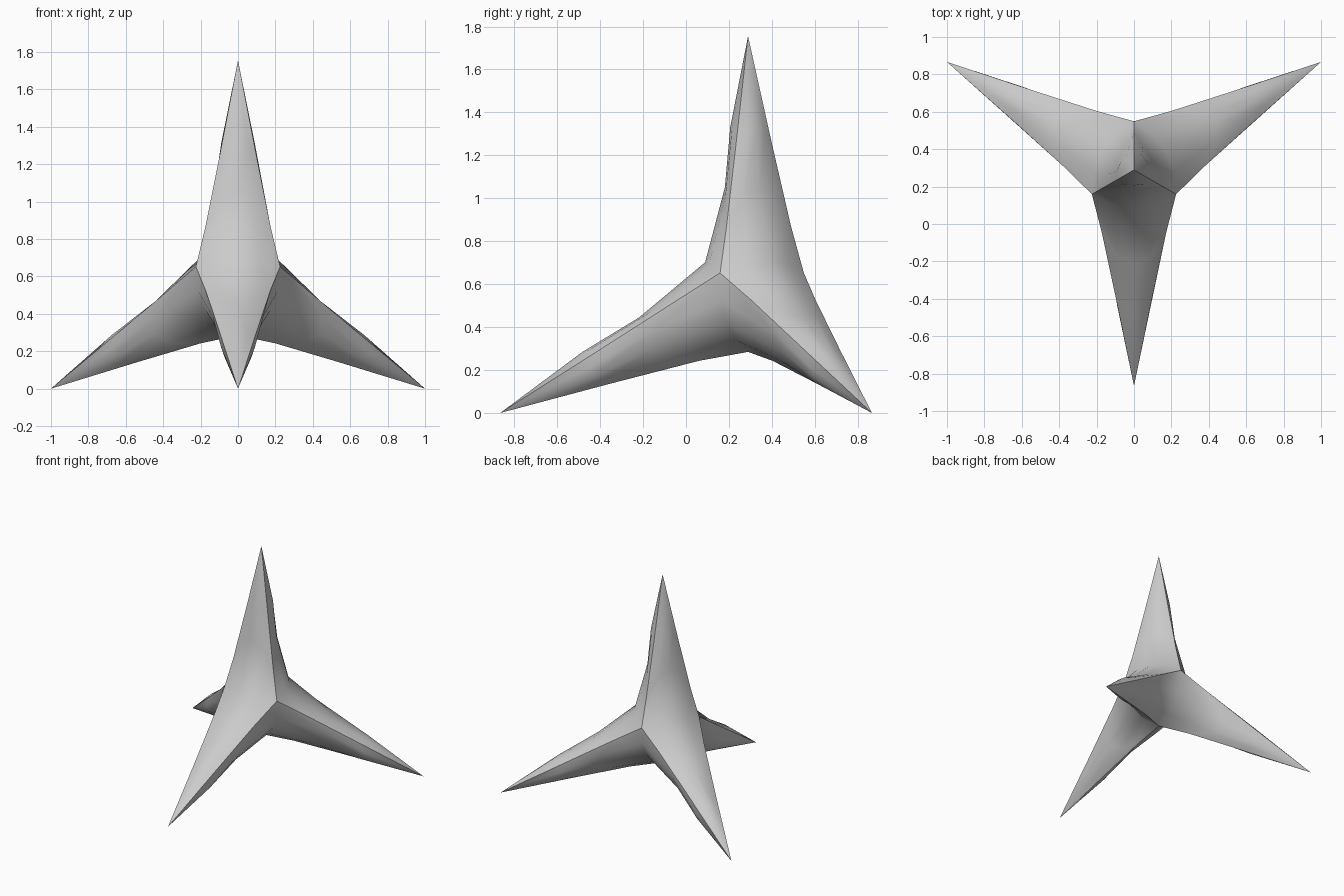
import bpy
import bmesh
from math import sin, cos, radians
from mathutils import Vector

if "Cube" in bpy.data.objects:
    bpy.data.objects.remove(bpy.data.objects["Cube"], do_unlink=True)

grey = bpy.data.materials.new("plain_grey")
grey.use_nodes = True
colour = (0.6, 0.6, 0.6, 1)
grey.diffuse_color = colour
grey.node_tree.nodes["Principled BSDF"].inputs["Base Color"].default_value = colour

CENTRE = Vector((0, 0.289, 0.56))
TIP = 1.195
ACROSS = 4
# (distance along the spike, distance from its axis), from the core outwards
RIDGE = [(0.092, 0.26), (0.31, 0.2), (0.70, 0.11)]
MIDDLE = [(0.1414, 0.2), (0.49, 0.108), (0.77, 0.083)]

# Spike axes: one up, three splayed like a regular tetrahedron
axes = [Vector((0, 0, 1))]
for angle in (-90, 30, 150):
    a = radians(angle)
    axes.append(Vector((cos(a) * 0.9428, sin(a) * 0.9428, -1 / 3)))


def place(i, along, lateral, radius):
    """Point on spike i; the three legs lean down towards their tips."""
    d = axes[i]
    p = CENTRE + d * along + lateral * radius
    if i:
        lean = max(0, (along - MIDDLE[0][0]) / (TIP - MIDDLE[0][0]))
        flat = Vector((d.x, d.y, 0)).normalized()
        p += (flat * 0.028 + Vector((0, 0, -0.162))) * lean
    return p


bm = bmesh.new()
ridge_pairs = []

# Each spike has three curved sides between sharp ridges
for i, d in enumerate(axes):
    others = [j for j in range(4) if j != i]
    sides = [(-axes[j] + d * d.dot(axes[j])).normalized() for j in others]
    tip = bm.verts.new(place(i, TIP, sides[0], 0))
    for k in range(3):
        u, v = sides[k], sides[(k + 1) % 3]
        m = (u + v).normalized()
        rows = []
        for (ra, rr), (ma, mr) in zip(RIDGE, MIDDLE):
            p, q, c = place(i, ra, u, rr), place(i, ra, v, rr), place(i, ma, m, mr)
            bulge = c - (p + q) / 2
            row = []
            for n in range(ACROSS + 1):
                s = n / ACROSS
                row.append(bm.verts.new(p.lerp(q, s) + bulge * 4 * s * (1 - s)))
            rows.append(row)
        rows.append([tip] * (ACROSS + 1))
        for low, high in zip(rows, rows[1:]):
            for n in range(ACROSS):
                corners = [low[n], low[n + 1], high[n + 1], high[n]]
                bm.faces.new(list(dict.fromkeys(corners)))
            for n in (0, ACROSS):
                ridge_pairs.append((low[n].co.copy(), high[n].co.copy()))

bmesh.ops.remove_doubles(bm, verts=bm.verts[:], dist=0.002)
bmesh.ops.recalc_face_normals(bm, faces=bm.faces[:])


# Smooth sides, crisp ridges
def key(p, q):
    return tuple(round(c, 2) for c in (p + q) / 2)


for f in bm.faces:
    f.smooth = True
for e in bm.edges:
    mid = (e.verts[0].co + e.verts[1].co) / 2
    e.smooth = not any(((p + q) / 2 - mid).length < 0.003 for p, q in ridge_pairs)

mesh = bpy.data.meshes.new("four_pointed_spike")
bm.to_mesh(mesh)
bm.free()
mesh.materials.append(grey)
obj = bpy.data.objects.new("four_pointed_spike", mesh)
bpy.context.collection.objects.link(obj)
